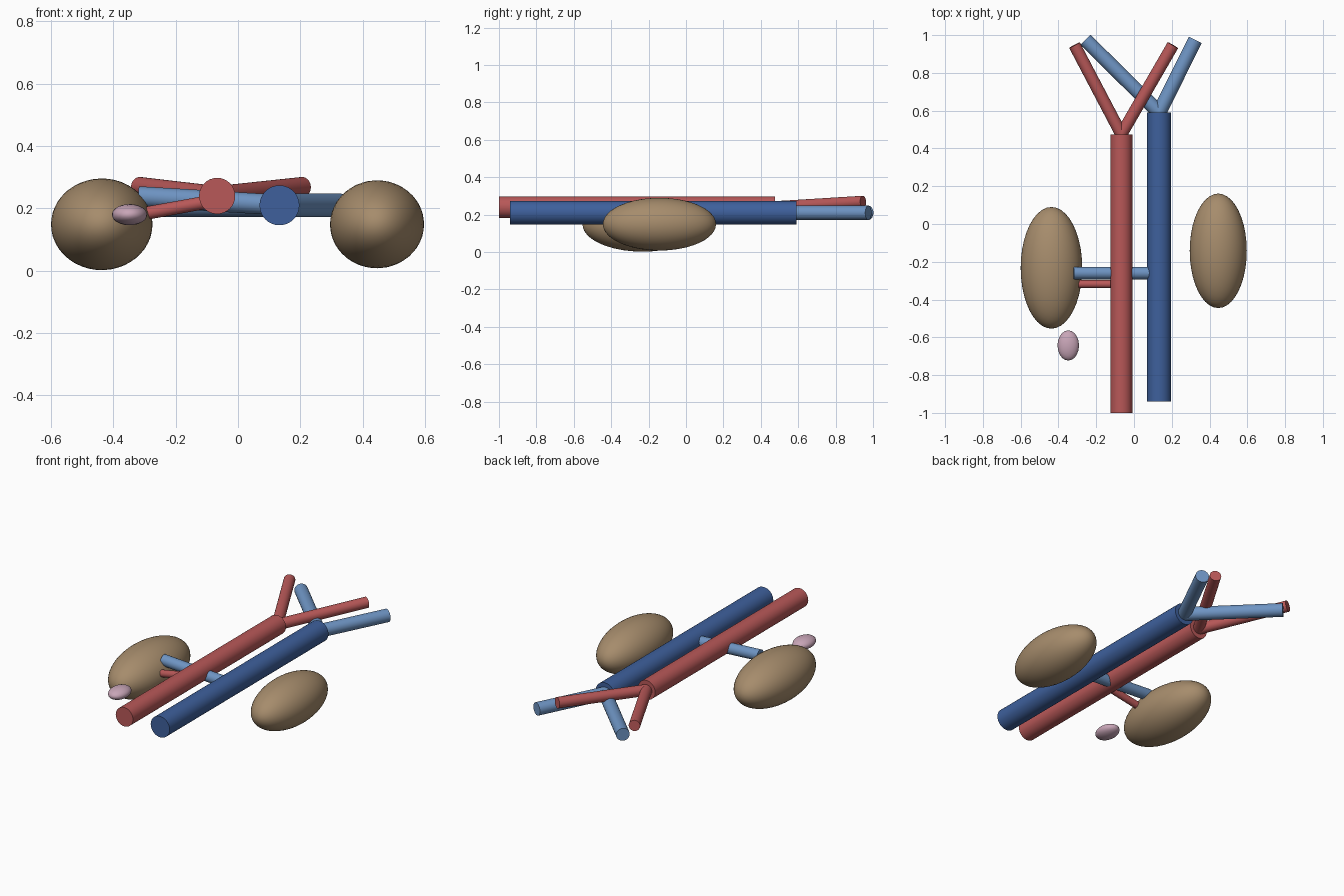
import bpy, math
from mathutils import Vector

if "Cube" in bpy.data.objects:
    bpy.data.objects.remove(bpy.data.objects["Cube"])


def material(name, rgb):
    """Flat colour given as 0-255 sRGB, stored linear."""
    m = bpy.data.materials.new(name)
    lin = [((c / 255 + 0.055) / 1.055) ** 2.4 for c in rgb]
    m.diffuse_color = (*lin, 1)
    m.use_nodes = True
    m.node_tree.nodes["Principled BSDF"].inputs["Base Color"].default_value = m.diffuse_color
    return m


RED = material("artery red", (184, 88, 88))
BLUE = material("vein blue", (62, 96, 156))
PALE = material("branch vein blue", (110, 148, 195))
BROWN = material("kidney brown", (166, 140, 108))
PINK = material("gland pink", (200, 165, 183))


def finish(name, mat):
    ob = bpy.context.object
    ob.name = name
    ob.data.materials.append(mat)
    bpy.ops.object.shade_smooth_by_angle(angle=math.radians(35))
    return ob


def tube(name, a, b, r, mat):
    """Capped cylinder running from point a to point b."""
    a, b = Vector(a), Vector(b)
    d = b - a
    bpy.ops.mesh.primitive_cylinder_add(
        vertices=32, radius=r, depth=d.length, location=(a + b) / 2,
        rotation=d.to_track_quat('Z', 'Y').to_euler())
    return finish(name, mat)


def ellipsoid(name, loc, size, mat, detail=4):
    bpy.ops.mesh.primitive_ico_sphere_add(subdivisions=detail, radius=1, location=loc)
    bpy.context.object.scale = size
    bpy.ops.object.transform_apply(location=False, rotation=False, scale=True)
    return finish(name, mat)


# Main vessels
tube("main_artery", (-0.067, -1.0, 0.24), (-0.067, 0.475, 0.24), 0.058, RED)
tube("main_vein", (0.133, -0.94, 0.21), (0.133, 0.59, 0.21), 0.064, BLUE)

# Forked ends of both vessels
for side, ax, vx in (("left", -0.315, -0.257), ("right", 0.206, 0.325)):
    tube(f"artery_fork_{side}", (-0.067, 0.475, 0.24), (ax, 0.947, 0.269), 0.032, RED)
    tube(f"vein_fork_{side}", (0.133, 0.59, 0.21), (vx, 0.975, 0.21), 0.038, PALE)

# Side branches to the left kidney
tube("kidney_vein", (0.133, -0.26, 0.211), (-0.32, -0.26, 0.238), 0.033, PALE)
tube("kidney_artery", (-0.067, -0.318, 0.226), (-0.32, -0.318, 0.18), 0.021, RED)

# Organs
ellipsoid("kidney_left", (-0.437, -0.232, 0.149), (0.163, 0.322, 0.147), BROWN)
ellipsoid("kidney_right", (0.446, -0.142, 0.149), (0.151, 0.303, 0.141), BROWN)
ellipsoid("gland", (-0.348, -0.643, 0.18), (0.057, 0.08, 0.034), PINK, 3)
